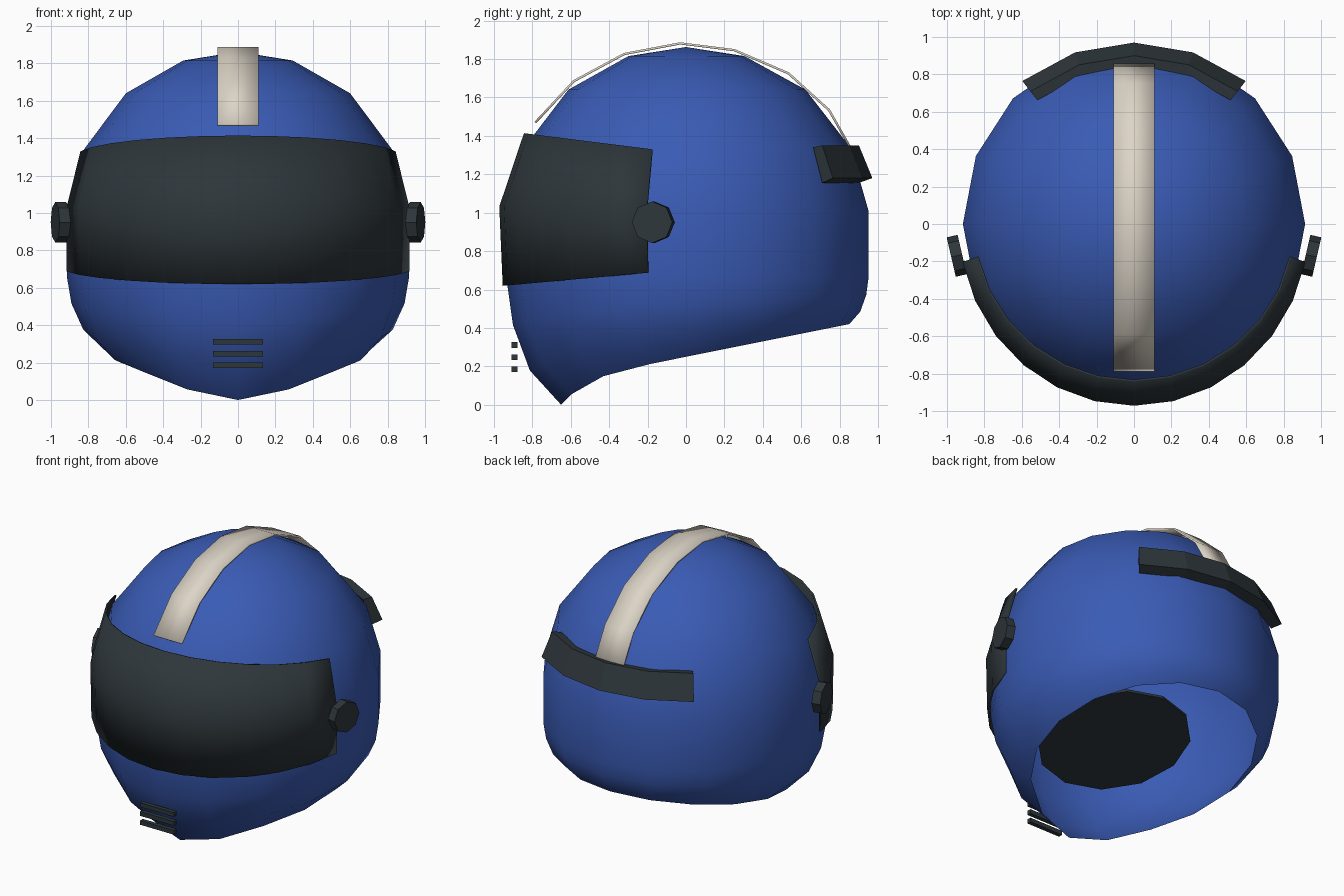
import bpy, bmesh, math
from math import sin, cos, radians, pi
from mathutils import Matrix

cube = bpy.data.objects.get("Cube")
if cube:
    bpy.data.objects.remove(cube)


def material(name, rgb):
    m = bpy.data.materials.new(name)
    m.use_nodes = True
    m.diffuse_color = (*rgb, 1)
    m.node_tree.nodes["Principled BSDF"].inputs["Base Color"].default_value = (*rgb, 1)
    return m


blue = material("royal blue", (0.042, 0.105, 0.46))
dark = material("dark slate", (0.027, 0.037, 0.043))
cream = material("cream", (0.72, 0.66, 0.57))


def finish(name, bm, mat, smooth=None):
    bmesh.ops.recalc_face_normals(bm, faces=bm.faces)
    mesh = bpy.data.meshes.new(name)
    bm.to_mesh(mesh)
    bm.free()
    mesh.materials.append(mat)
    ob = bpy.data.objects.new(name, mesh)
    bpy.context.collection.objects.link(ob)
    if smooth:
        bpy.ops.object.select_all(action='DESELECT')
        ob.select_set(True)
        bpy.context.view_layer.objects.active = ob
        bpy.ops.object.shade_smooth_by_angle(angle=radians(smooth))
    return ob


def loft(bm, rows, closed_rows=False, caps=False):
    """Bridge rows of points with quads."""
    grid = [[bm.verts.new(p) for p in row] for row in rows]
    n = len(grid[0])
    for a, b in zip(grid, grid[1:]):
        for i in range(n if closed_rows else n - 1):
            j = (i + 1) % n
            bm.faces.new((a[i], a[j], b[j], b[i]))
    if caps:
        bm.faces.new(grid[0])
        bm.faces.new(grid[-1])
    return grid


# Shell: dome rings above, then rings blending down to a sloping rim
SIDES = 16
angles = [2 * pi * i / SIDES for i in range(SIDES)]


def body_point(a, scale, z):
    depth = 0.95 if sin(a) > 0 else 0.935
    return (0.915 * scale * cos(a), depth * scale * sin(a), z)


def rim_point(a):
    y = 0.1 + 0.75 * sin(a)
    chin_drop = 0.12 * max(0, -sin(a)) ** 6
    return (0.71 * cos(a), y, 0.25 + 0.2 * y - chin_drop)


def lower_point(a, fall, pull):
    x, y, z = body_point(a, 1, 0.66)
    rx, ry, rz = rim_point(a)
    return (x + (rx - x) * pull, y + (ry - y) * pull, z + (rz - z) * fall)


rings = [[body_point(a, s, z) for a in angles]
         for s, z in ((0.32, 1.815), (0.655, 1.64), (0.9, 1.34), (1, 1.01), (1, 0.66))]
rings += [[lower_point(a, f, p) for a in angles]
          for f, p in ((0.37, 0.12), (0.73, 0.43), (1, 1))]
bm = bmesh.new()
grid = loft(bm, rings, closed_rows=True)
crown = bm.verts.new((0, 0, 1.862))
for i in range(SIDES):
    bm.faces.new((crown, grid[0][i], grid[0][(i + 1) % SIDES]))
finish("helmet_shell", bm, blue, 60)

# Inner lining: a tilted plate inside the shell
bm = bmesh.new()
bmesh.ops.create_cone(bm, cap_ends=True, segments=12, radius1=0.5, radius2=0.5, depth=0.02,
                      matrix=Matrix.Translation((0, -0.2, 0.53)) @ Matrix.Rotation(radians(11), 4, 'X'))
finish("inner_lining", bm, dark)

# Visor: three rows wrapped around the front
STEPS = 12
sweep = [radians(-168 + 156 * i / STEPS) for i in range(STEPS + 1)]


def visor_row(rx, ry, z, bow):
    return [(rx * cos(a), ry * sin(a), z - bow * sin(a)) for a in sweep]


bm = bmesh.new()
loft(bm, [visor_row(0.85, 0.832, 1.305, 0.105),
          visor_row(0.925, 0.96, 1.03, 0),
          visor_row(0.925, 0.942, 0.705, -0.085)])
visor = finish("visor", bm, dark, 35)
solid = visor.modifiers.new("thickness", 'SOLIDIFY')
solid.thickness = 0.012
solid.offset = 1

# Visor pivots, facing outwards and slightly forwards
for side, label in ((1, "left"), (-1, "right")):
    bm = bmesh.new()
    place = (Matrix.Translation((side * 0.948, -0.17, 0.95))
             @ Matrix.Rotation(-side * radians(13), 4, 'Z')
             @ Matrix.Rotation(side * radians(90), 4, 'Y'))
    bmesh.ops.create_cone(bm, cap_ends=True, segments=8, radius1=0.108, radius2=0.108,
                          depth=0.06, matrix=place)
    finish(label + "_visor_pivot", bm, dark)

# Centre stripe over the crown
path = [(-0.78, 1.465), (-0.58, 1.68), (-0.32, 1.82), (-0.03, 1.875),
        (0.25, 1.84), (0.53, 1.72), (0.74, 1.53), (0.87, 1.3)]
bm = bmesh.new()
loft(bm, [[(x, y, z) for x in (-0.11, 0.11)] for y, z in path])
stripe = finish("centre_stripe", bm, cream, 35)
solid = stripe.modifiers.new("thickness", 'SOLIDIFY')
solid.thickness = 0.012
solid.offset = 1

# Rear spoiler: sloped section swept around the back
section = [(0.97, 1.18), (0.9, 1.35), (0.84, 1.34), (0.9, 1.155)]
bm = bmesh.new()
loft(bm, [[(r * sin(radians(19 * i)), r * cos(radians(19 * i)), z) for r, z in section]
          for i in range(-2, 3)], closed_rows=True, caps=True)
finish("rear_spoiler", bm, dark)

# Chin vent slats
for i in range(3):
    bm = bmesh.new()
    bmesh.ops.create_cube(bm, size=1, matrix=Matrix.Translation((0, -0.892, 0.185 + 0.063 * i))
                          @ Matrix.Diagonal((0.265, 0.03, 0.03, 1)))
    finish("chin_vent_%d" % (i + 1), bm, dark)
